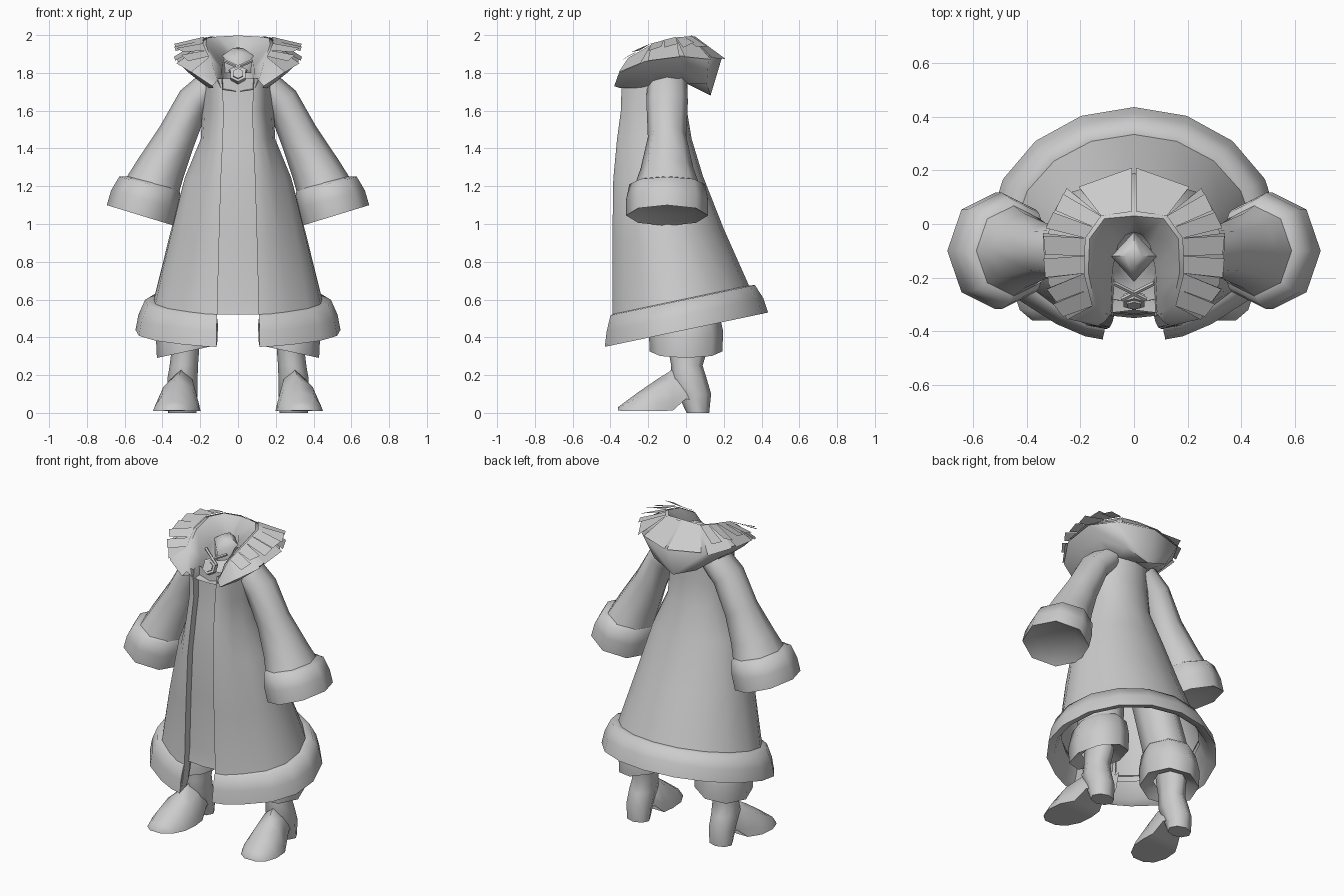
import bpy, bmesh, math, random
from mathutils import Vector

if "Cube" in bpy.data.objects:
    bpy.data.objects.remove(bpy.data.objects["Cube"])

random.seed(4)
V = Vector


def finish(ob, mirror=False, angle=66):
    bpy.ops.object.select_all(action='DESELECT')
    bpy.context.view_layer.objects.active = ob
    ob.select_set(True)
    bpy.ops.object.shade_smooth_by_angle(angle=math.radians(angle))
    if mirror:
        m = ob.modifiers.new("mirror", 'MIRROR')
        m.merge_threshold = 0.002
    return ob


def loft(name, rows, closed=True, caps=(False, False), mirror=True, angle=66):
    """Skin a list of equally long point rows."""
    bm = bmesh.new()
    vs = [[bm.verts.new(p) for p in r] for r in rows]
    n = len(rows[0])
    for a, b in zip(vs, vs[1:]):
        for i in range(n if closed else n - 1):
            j = (i + 1) % n
            bm.faces.new((a[i], a[j], b[j], b[i]))
    for use, r in zip(caps, (vs[0], vs[-1])):
        if use:
            bm.faces.new(r)
    bmesh.ops.recalc_face_normals(bm, faces=bm.faces)
    me = bpy.data.meshes.new(name)
    bm.to_mesh(me)
    bm.free()
    ob = bpy.data.objects.new(name, me)
    bpy.context.collection.objects.link(ob)
    return finish(ob, mirror, angle)


def ring(x, y, z, rx, ry, tilt=0, n=8):
    t = math.radians(tilt)
    out = []
    for i in range(n):
        a = 2 * math.pi * i / n
        u, v = rx * math.cos(a), ry * math.sin(a)
        out.append((x + u * math.cos(t), y + v, z + u * math.sin(t)))
    return out


# Coat: half section from front opening round to the back
def section(z, k, xs, yf, yb, xe, ym):
    xo = xe + 0.035 + 0.03 * (1.8 - z) / 1.3
    a0 = math.asin(min(0.95, xo / xs)) + 0.22
    pts = [(xe + 0.01, yf + 0.08), (xe, yf), (xo, yf + 0.012)]
    for i in range(8):
        a = a0 + (math.pi - a0) * i / 7
        r = (ym - yf) if a < math.pi / 2 else (yb - ym)
        pts.append((0 if i == 7 else xs * math.sin(a), ym - r * math.cos(a)))
    return [(x, y, z + k * y) for x, y in pts]


coat_rows = [
    (1.77, 0, .175, -.34, .01, .085, -.14),
    (1.60, 0, .19, -.345, .005, .075, -.14),
    (1.45, 0, .197, -.365, .03, .08, -.14),
    (1.25, .03, .285, -.385, .09, .09, -.12),
    (0.95, .12, .365, -.39, .20, .10, -.10),
    (0.60, .21, .45, -.39, .335, .11, -.06),
    (0.47, .21, .49, -.41, .38, .115, -.05)]
loft("coat", [section(*r) for r in coat_rows], closed=False)

# Fur hem band round the coat, with its inner face
hem_rows = [
    (0.605, .21, .445, -.385, .33, .11, -.06),
    (0.60, .21, .495, -.40, .365, .11, -.05),
    (0.52, .21, .53, -.42, .41, .115, -.05),
    (0.44, .21, .545, -.43, .435, .115, -.05),
    (0.46, .21, .49, -.40, .385, .12, -.05),
    (0.56, .21, .44, -.37, .33, .12, -.05)]
loft("coat_hem", [section(*r) for r in hem_rows], closed=False)

# Inner robe panel behind the opening
panel = [(r[5] + .03, r[3], r[0]) for r in coat_rows[:6]] + [(.145, -.40, .52)]
loft("robe_panel", [[(x, y + .065, z), (0, y + .05, z)] for x, y, z in panel], closed=False)

# Sleeves and fur cuffs
loft("sleeve", [ring(.13, -.10, 1.75, .08, .105, 50),
                ring(.235, -.10, 1.65, .09, .11, 38),
                ring(.325, -.10, 1.46, .105, .102, 33),
                ring(.41, -.10, 1.295, .13, .14, 20),
                ring(.45, -.10, 1.21, .145, .17, 15)])
loft("sleeve_cuff", [ring(.452, -.10, 1.22, .135, .16, 14),
                     ring(.468, -.10, 1.21, .166, .20, 14),
                     ring(.492, -.10, 1.13, .186, .217, 15),
                     ring(.515, -.10, 1.045, .188, .217, 17),
                     ring(.505, -.10, 1.07, .13, .15, 17)], caps=(False, True))

# Trouser legs and their cuffs
loft("trouser_leg", [ring(.15, -.08, 1.15, .11, .13),
                     ring(.20, -.05, .85, .12, .14),
                     ring(.26, 0, .50, .13, .15, -8)])
loft("trouser_cuff", [ring(.26, 0, .56, .12, .14, -8),
                      ring(.265, 0, .53, .15, .175, -10),
                      ring(.27, 0, .43, .168, .197, -12),
                      ring(.27, 0, .325, .163, .192, -12),
                      ring(.275, 0, .36, .09, .11, -12)])

# Boots: shaft, foot, heel
loft("boot_shaft", [ring(.275, .005, .45, .078, .11),
                    ring(.278, .01, .34, .073, .105),
                    ring(.287, .005, .25, .075, .083),
                    ring(.294, .012, .18, .08, .098),
                    ring(.295, .045, .10, .08, .088),
                    ring(.295, .063, 0, .075, .06)], caps=(False, True))
arch = [(1, 0), (.92, .25), (.62, .75), (0, 1), (-.62, .75), (-.92, .25), (-1, 0)]
stations = [(.06, .295, .06, .06, .16), (0, .295, .07, .075, .21),
            (-.07, .30, .095, .012, .23), (-.15, .32, .122, .01, .18),
            (-.245, .328, .122, .01, .115), (-.32, .335, .09, .01, .06),
            (-.36, .338, .04, .012, .03)]
loft("boot_foot", [[(c + w * u, y, zb + (zt - zb) * v) for u, v in arch]
                   for y, c, w, zb, zt in stations], caps=(True, True))

# Fur collar: half columns front to back (throat, ridge, outer, underside, base)
collar = [
    [V((.09, -.34, 1.72)), V((.11, -.365, 1.76)), V((.135, -.38, 1.73)), V((.13, -.35, 1.72)), V((.12, -.33, 1.72))],
    [V((.085, -.26, 1.82)), V((.145, -.30, 1.88)), V((.24, -.355, 1.80)), V((.21, -.30, 1.76)), V((.15, -.27, 1.72))],
    [V((.08, -.17, 1.86)), V((.17, -.18, 1.95)), V((.32, -.22, 1.86)), V((.26, -.19, 1.80)), V((.17, -.17, 1.73))],
    [V((.06, -.08, 1.90)), V((.165, -.055, 1.985)), V((.32, -.03, 1.89)), V((.25, -.02, 1.81)), V((.17, -.06, 1.74))],
    [V((.03, -.04, 1.915)), V((.11, .02, 1.992)), V((.23, .12, 1.88)), V((.15, .11, 1.74)), V((.11, -.01, 1.74))],
    [V((0, -.03, 1.915)), V((0, .03, 1.998)), V((0, .19, 1.88)), V((0, .13, 1.68)), V((0, .01, 1.74))]]
rows = list(zip(*collar))
throat = [(p.x * .9, p.y + .01, max(p.z - .10, 1.71)) for p in rows[0]]
floor = [(0, p.y + .02, max(p.z - .12, 1.70)) for p in rows[0]]
loft("collar", [floor, throat] + rows, closed=False)

# Ragged fur tufts: wide drooping flaps, with flatter narrow ones above at the sides
bm = bmesh.new()
for i, (a, b) in enumerate(zip(collar[1:], collar[2:])):
    flaps = [(0, 1.0, 0)]
    if i < 3:
        flaps += [(.0, .5, 1), (.5, 1.0, 1)]
    for s, e, up in flaps:
        quad = []
        skew = random.uniform(-.08, .08)
        reach = random.uniform(1.1, 1.2)
        for f, t in ((s, .1), (e, .1), (e - .08 + skew, reach), (s + .06 + skew, reach - .04)):
            p = a[1].lerp(b[1], f).lerp(a[2].lerp(b[2], f), t)
            p.z += .008 + up * t * random.uniform(.04, .08)
            p.x, p.z = max(p.x, .008), min(p.z, 1.998)
            quad.append(bm.verts.new(p))
        bm.faces.new(quad)
me = bpy.data.meshes.new("collar_tufts")
bm.to_mesh(me)
bm.free()
tufts = bpy.data.objects.new("collar_tufts", me)
bpy.context.collection.objects.link(tufts)
finish(tufts, True)

# Neck stub, crossed cords and hexagonal clasp
loft("neck", [[(0, -.03, 1.80), (.085, -.12, 1.80), (0, -.215, 1.80), (-.085, -.12, 1.80)],
              [(0, -.03, 1.885), (.085, -.12, 1.89), (0, -.215, 1.86), (-.085, -.12, 1.89)],
              [(0, -.08, 1.935), (.03, -.12, 1.93), (0, -.16, 1.915), (-.03, -.12, 1.93)]],
     caps=(False, True), mirror=False)
for s in (-1, 1):
    p, q = V((s * .075, -.22, 1.865)), V((-s * .045, -.28, 1.81))
    bpy.ops.mesh.primitive_cylinder_add(vertices=5, radius=.009, depth=(q - p).length, location=(p + q) / 2)
    cord = bpy.context.object
    cord.name = "clasp_cord"
    cord.rotation_euler = (q - p).to_track_quat('Z', 'Y').to_euler()
for nm, r, d in (("clasp", .045, .03), ("clasp_gem", .03, .045)):
    bpy.ops.mesh.primitive_cylinder_add(vertices=6, radius=r, depth=d, location=(0, -.285, 1.787),
                                        rotation=(math.radians(62), 0, 0))
    bpy.context.object.name = nm
